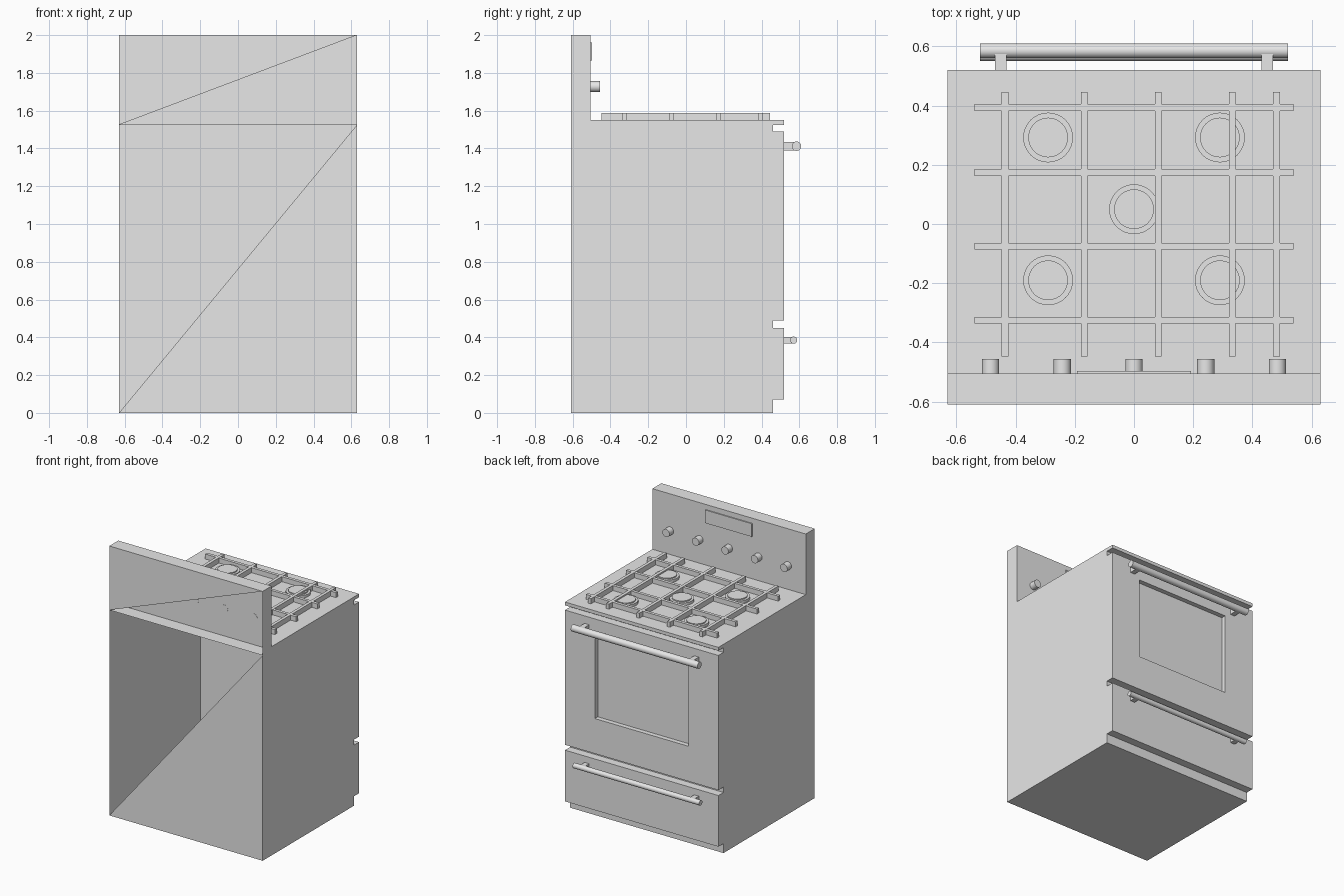
import bpy, bmesh, math
from mathutils import Matrix, Vector

cube = bpy.data.objects.get("Cube")
if cube:
    bpy.data.objects.remove(cube, do_unlink=True)

steel = bpy.data.materials.new("light_grey")
steel.use_nodes = True
GREY = (0.8, 0.8, 0.8, 1.0)
steel.diffuse_color = GREY
steel.node_tree.nodes["Principled BSDF"].inputs["Base Color"].default_value = GREY


def finish(name, bm):
    me = bpy.data.meshes.new(name)
    bm.to_mesh(me)
    bm.free()
    me.materials.append(steel)
    ob = bpy.data.objects.new(name, me)
    bpy.context.collection.objects.link(ob)
    return ob


def box_bm(x, y, z):
    """Box mesh from (min, max) ranges."""
    bm = bmesh.new()
    bmesh.ops.create_cube(bm, size=1)
    for v in bm.verts:
        v.co = Vector([r[0] if c < 0 else r[1] for c, r in zip(v.co, (x, y, z))])
    return bm


def box(name, x, y, z):
    return finish(name, box_bm(x, y, z))


def face_toward(bm, direction):
    bm.normal_update()
    return max(bm.faces, key=lambda f: f.normal.dot(Vector(direction)))


def open_box(name, x, y, z, corners, drop_bottom=False):
    """Box whose -y side is only half covered, by one triangle."""
    bm = box_bm(x, y, z)
    doomed = [face_toward(bm, (0, -1, 0))]
    if drop_bottom:
        doomed.append(face_toward(bm, (0, 0, -1)))
    bmesh.ops.delete(bm, geom=doomed, context='FACES_ONLY')
    tri = [min(bm.verts, key=lambda v: (v.co - Vector((cx, y[0], cz))).length)
           for cx, cz in corners]
    bm.faces.new(tri)
    return finish(name, bm)


def cylinder(name, center, radius, depth, axis='Z', top_radius=None):
    bm = bmesh.new()
    rot = {'X': Matrix.Rotation(math.pi / 2, 4, 'Y'),
           'Y': Matrix.Rotation(-math.pi / 2, 4, 'X'),
           'Z': Matrix.Identity(4)}[axis]
    bmesh.ops.create_cone(bm, cap_ends=True, segments=32, radius1=radius,
                          radius2=top_radius or radius, depth=depth,
                          matrix=Matrix.Translation(center) @ rot)
    ob = finish(name, bm)
    bpy.ops.object.select_all(action='DESELECT')
    ob.select_set(True)
    bpy.context.view_layer.objects.active = ob
    bpy.ops.object.shade_smooth_by_angle(angle=math.radians(35))
    return ob


W = 0.63                      # half width
WIDE = (-W, W)
BACK, PANEL, BODY, FRONT = -0.61, -0.505, 0.46, 0.52
DECK, TOP = 1.525, 1.55

# Cabinet and control panel, each with a half-open rear side
open_box("cabinet", WIDE, (BACK, BODY), (0, DECK),
         [(-W, 0), (W, 0), (W, DECK)])
open_box("control_panel", WIDE, (BACK, PANEL), (DECK, 2.0),
         [(-W, DECK), (W, 2.0), (-W, 2.0)], drop_bottom=True)
box("cooktop", WIDE, (PANEL, FRONT), (DECK, TOP))

# Oven door with recessed window
bm = box_bm(WIDE, (BODY, FRONT), (0.49, 1.49))
face = face_toward(bm, (0, 1, 0))
bmesh.ops.inset_region(bm, faces=[face], thickness=0.1)
for v in face.verts:
    v.co.x = math.copysign(0.385, v.co.x)
    v.co.z = 1.36 if v.co.z > 1 else 0.75
bmesh.ops.inset_region(bm, faces=[face], thickness=0.0, depth=0.0)
for v in face.verts:
    v.co.y -= 0.035
finish("oven_door", bm)

# Storage drawer
box("drawer", WIDE, (BODY, FRONT), (0.07, 0.45))

# Bar handles on two posts each
for part, y, z, r in (("door", 0.585, 1.412, 0.025), ("drawer", 0.57, 0.385, 0.019)):
    cylinder(part + "_handle", (0, y, z), r, 1.04, 'X')
    for side, x in (("right", -0.45), ("left", 0.45)):
        box(f"{part}_handle_post_{side}", (x - 0.019, x + 0.019),
            (FRONT, y), (z - r * 0.9, z + r * 0.9))

# Grate bars
H = 0.0115
for i, x in enumerate((-0.436, -0.168, 0.082, 0.332, 0.481)):
    box(f"grate_long_bar_{i + 1}", (x - H, x + H), (-0.447, 0.445), (TOP, 1.588))
for i, y in enumerate((-0.325, -0.075, 0.174, 0.393)):
    box(f"grate_cross_bar_{i + 1}", (-0.538, 0.538), (y - H, y + H), (TOP, 1.587))

# Burners
for i, (x, y) in enumerate(((-0.29, 0.292), (0.29, 0.292), (0, 0.05),
                            (-0.29, -0.19), (0.29, -0.19))):
    cylinder(f"burner_base_{i + 1}", (x, y, 1.56), 0.084, 0.02)
    cylinder(f"burner_cap_{i + 1}", (x, y, 1.569), 0.067, 0.018)

# Control knobs and display plate
for i in range(5):
    cylinder(f"knob_{i + 1}", ((i - 2) * 0.242, -0.481, 1.727), 0.029, 0.05, 'Y')
box("display_plate", (-0.192, 0.192), (PANEL, -0.497), (1.865, 1.962))
